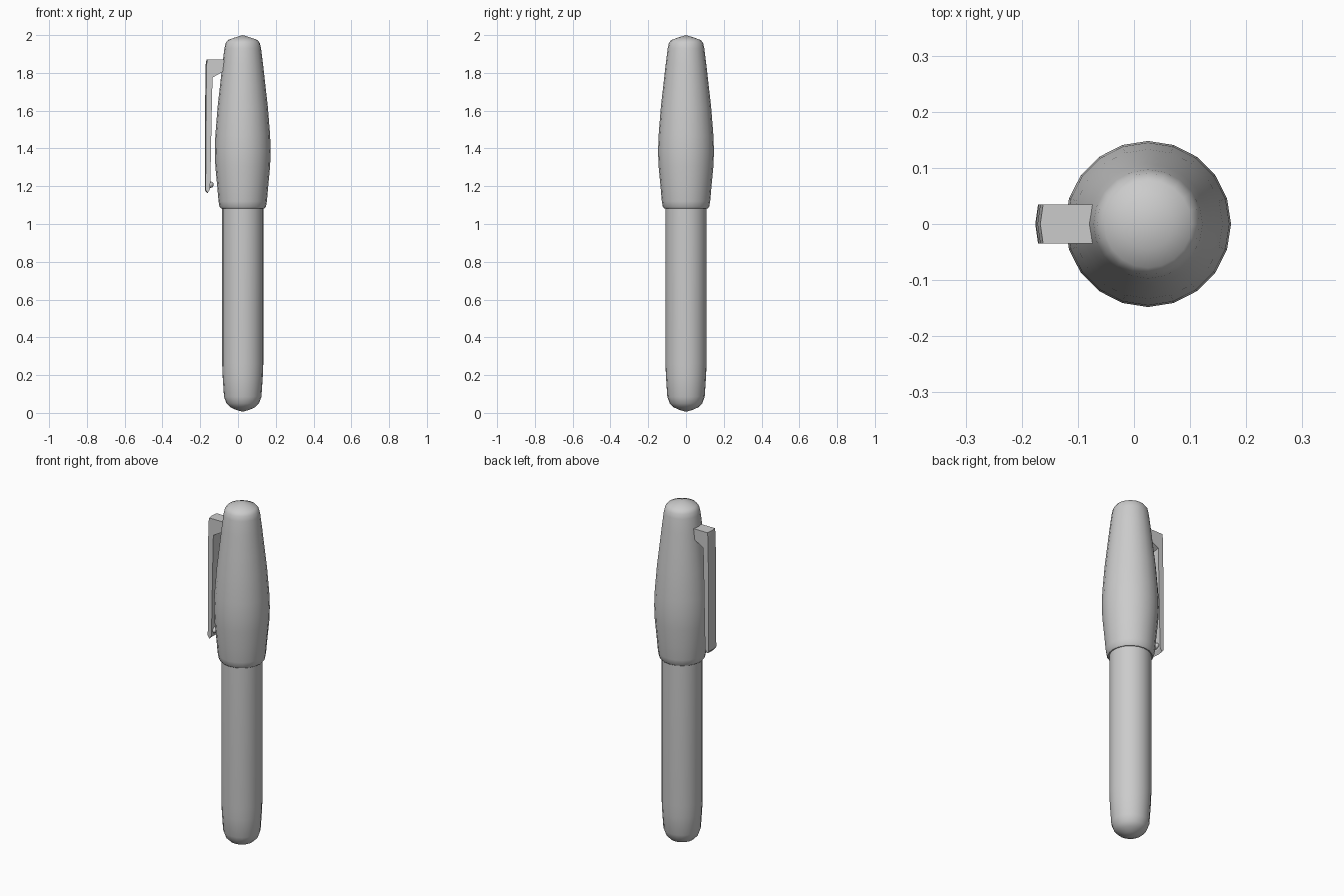
import bpy, bmesh, math

if "Cube" in bpy.data.objects:
    bpy.data.objects.remove(bpy.data.objects["Cube"])

AXIS_X = 0.025   # pen body sits slightly off centre because of the clip
SIDES = 20


def finish(name, bm, angle):
    bmesh.ops.recalc_face_normals(bm, faces=bm.faces)
    me = bpy.data.meshes.new(name)
    bm.to_mesh(me)
    bm.free()
    ob = bpy.data.objects.new(name, me)
    bpy.context.collection.objects.link(ob)
    bpy.ops.object.select_all(action='DESELECT')
    ob.select_set(True)
    bpy.context.view_layer.objects.active = ob
    bpy.ops.object.shade_smooth_by_angle(angle=math.radians(angle))
    return ob


def lathe(name, profile, angle=50):
    """Revolve (radius, z) points about the pen axis."""
    bm = bmesh.new()
    vs = [bm.verts.new((AXIS_X + r, 0, z)) for r, z in profile]
    es = [bm.edges.new(p) for p in zip(vs, vs[1:])]
    bmesh.ops.spin(bm, geom=vs + es, cent=(AXIS_X, 0, 0), axis=(0, 0, 1),
                   angle=math.tau, steps=SIDES)
    bmesh.ops.remove_doubles(bm, verts=bm.verts, dist=1e-4)
    return finish(name, bm, angle)


def creased_prism(name, outline, half_width, bulge):
    """Extrude an (x, z) outline across y, with its middle pushed outward."""
    bm = bmesh.new()
    rows = [[bm.verts.new((x - d, y, z)) for x, z in outline]
            for y, d in ((-half_width, 0), (0, bulge), (half_width, 0))]
    n = len(outline)
    for a, b in zip(rows, rows[1:]):
        for i in range(n):
            j = (i + 1) % n
            bm.faces.new((a[i], a[j], b[j], b[i]))
    bm.faces.new(rows[0])
    bm.faces.new(rows[-1])
    return finish(name, bm, 20)


# barrel with rounded foot
lathe("barrel", [(0, 0.006), (0.035, 0.016), (0.066, 0.030), (0.086, 0.050),
                 (0.099, 0.085), (0.106, 0.19), (0.109, 0.26), (0.109, 1.10)])

# swelling cap with a rolled lip and domed top
lathe("cap", [(0.107, 1.085), (0.116, 1.083), (0.123, 1.092), (0.128, 1.12),
              (0.135, 1.20), (0.145, 1.305), (0.148, 1.385), (0.145, 1.47),
              (0.133, 1.62), (0.120, 1.735), (0.107, 1.85), (0.097, 1.93),
              (0.091, 1.957), (0.078, 1.974), (0.045, 1.986), (0, 2.0)])

# pocket clip: arm at the top, long blade, angled tip
creased_prism("clip", [(-0.074, 1.87), (-0.162, 1.87), (-0.167, 1.84),
                       (-0.170, 1.50), (-0.171, 1.18), (-0.160, 1.165),
                       (-0.148, 1.185), (-0.146, 1.24), (-0.139, 1.60),
                       (-0.135, 1.775), (-0.074, 1.81)], 0.035, 0.005)

# small grip bump inside the clip tip
bm = bmesh.new()
bmesh.ops.create_uvsphere(bm, u_segments=10, v_segments=6, radius=1)
bmesh.ops.scale(bm, vec=(0.018, 0.024, 0.017), verts=bm.verts)
bmesh.ops.translate(bm, vec=(-0.146, 0, 1.208), verts=bm.verts)
finish("clip_bump", bm, 60)
